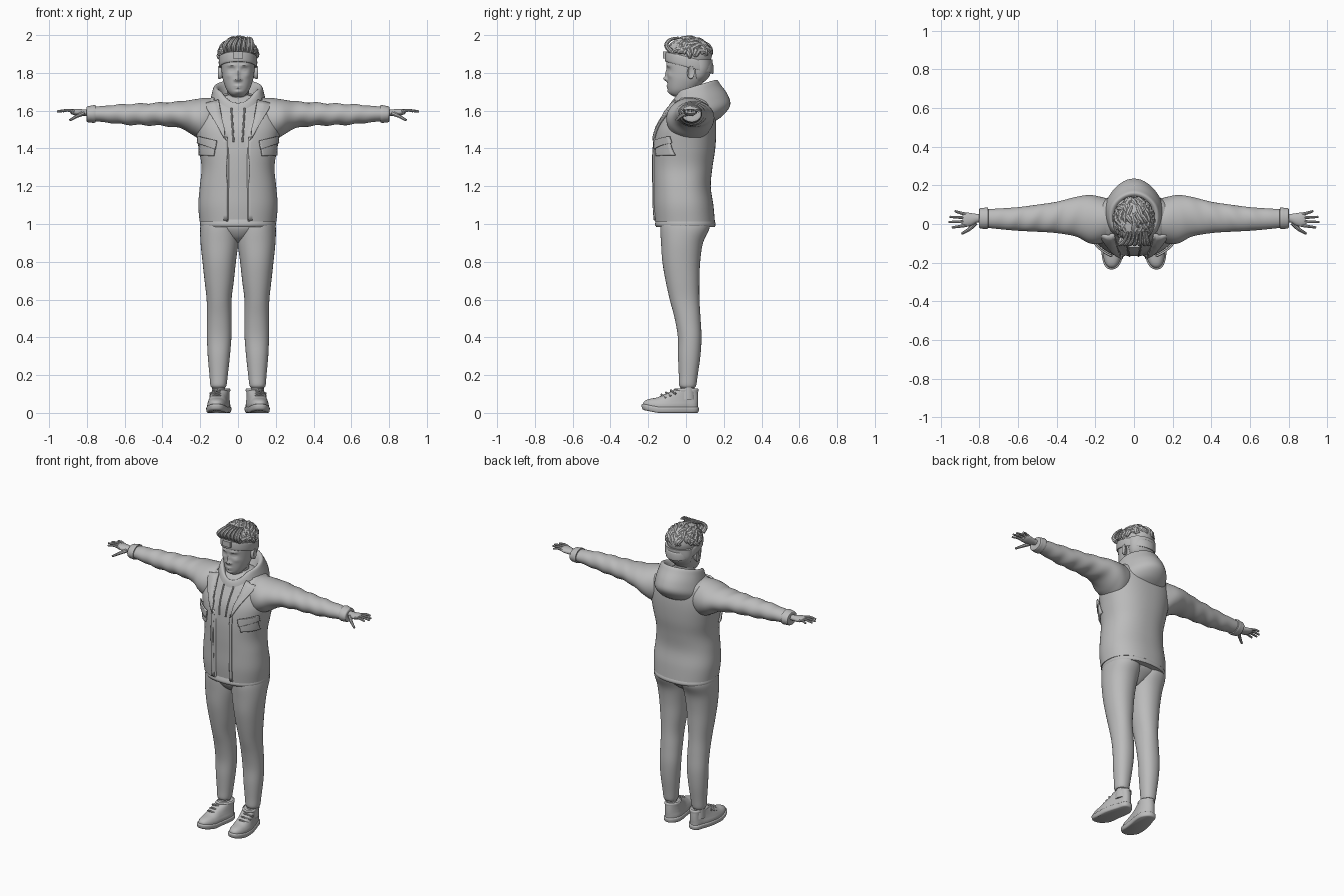
import bpy, bmesh, math, random
from mathutils import Vector
from mathutils.bvhtree import BVHTree

if "Cube" in bpy.data.objects:
    bpy.data.objects.remove(bpy.data.objects["Cube"])
random.seed(4)

GREY = bpy.data.materials.new("plain grey")
GREY.diffuse_color = (0.5, 0.5, 0.5, 1)
GREY.use_nodes = True
GREY.node_tree.nodes["Principled BSDF"].inputs["Base Color"].default_value = (0.5, 0.5, 0.5, 1)


def finish(obj, mirror=False, angle=40):
    """Material, smooth shading and optional mirror across x."""
    obj.data.materials.append(GREY)
    bpy.ops.object.select_all(action='DESELECT')
    obj.select_set(True)
    bpy.context.view_layer.objects.active = obj
    if obj.type == 'CURVE':
        bpy.ops.object.convert(target='MESH')
        obj = bpy.context.view_layer.objects.active
    if mirror:
        obj.modifiers.new("Mirror", 'MIRROR').use_mirror_merge = False
    bpy.ops.object.shade_smooth_by_angle(angle=math.radians(angle))
    return obj


def spline(rows, steps):
    """Catmull-Rom through rows of numbers."""
    out = []
    for i in range(len(rows) - 1):
        p = [rows[max(0, min(len(rows) - 1, i + k))] for k in (-1, 0, 1, 2)]
        for s in range(steps):
            t = s / steps
            out.append([b + 0.5 * t * (c - a + t * (2*a - 5*b + 4*c - d + t * (3*(b - c) + d - a)))
                        for a, b, c, d in zip(*p)])
    return out + [list(rows[-1])]


def loft(name, rows, axis='z', n=48, steps=5, power=2.0, warp=None, mirror=False, closed=False):
    """Rows are (position, low_a, high_a, low_b, high_b) of rounded rings."""
    bm = bmesh.new()
    rings = []
    for t, a0, a1, b0, b1 in spline(rows, steps):
        ring = []
        for k in range(n):
            w = math.tau * k / n
            c, s = math.cos(w), math.sin(w)
            a = (a0 + a1) / 2 + (a1 - a0) / 2 * math.copysign(abs(c) ** (2 / power), c)
            b = (b0 + b1) / 2 + (b1 - b0) / 2 * math.copysign(abs(s) ** (2 / power), s)
            v = Vector((a, b, t) if axis == 'z' else (t, a, b))
            ring.append(bm.verts.new(warp(v) if warp else v))
        rings.append(ring)
    pairs = list(zip(rings, rings[1:]))
    if closed:
        pairs.append((rings[-1], rings[0]))
    else:
        bm.faces.new(rings[0])
        bm.faces.new(rings[-1])
    for r, q in pairs:
        for k in range(n):
            j = (k + 1) % n
            bm.faces.new((r[k], r[j], q[j], q[k]))
    bmesh.ops.recalc_face_normals(bm, faces=bm.faces)
    me = bpy.data.meshes.new(name)
    bm.to_mesh(me)
    bm.free()
    obj = bpy.data.objects.new(name, me)
    bpy.context.collection.objects.link(obj)
    return finish(obj, mirror)


def sym(rows):
    """Rows (z, half width, front, back) to full rings."""
    return [(z, -w, w, f, b) for z, w, f, b in rows]


def tubes(name, paths, radius, taper=lambda t: 1, mirror=False):
    cu = bpy.data.curves.new(name, 'CURVE')
    cu.dimensions = '3D'
    cu.bevel_depth, cu.bevel_resolution, cu.use_fill_caps = radius, 2, True
    for path in paths:
        pts = spline([tuple(p) for p in path], 4)
        sp = cu.splines.new('POLY')
        sp.points.add(len(pts) - 1)
        for i, (p, q) in enumerate(zip(sp.points, pts)):
            p.co = (*q, 1)
            p.radius = taper(i / (len(pts) - 1))
    obj = bpy.data.objects.new(name, cu)
    bpy.context.collection.objects.link(obj)
    return finish(obj, mirror)


# Jacket body with a sunken hoodie strip down the front
def open_front(v):
    gap = 0.057 + max(0, v.z - 1.45) * 0.35
    if v.y < -0.03 and abs(v.x) < gap:
        v.y += 0.012
    return v


torso = loft("jacket_body", sym([
    (1.012, .203, -.168, .153), (1.1, .21, -.175, .145), (1.2, .202, -.176, .131),
    (1.3, .193, -.178, .14), (1.4, .208, -.175, .155), (1.5, .225, -.16, .16),
    (1.58, .222, -.122, .155), (1.635, .195, -.088, .143), (1.67, .14, -.055, .12),
    (1.69, .07, -.03, .08)]), n=96, power=2.3, warp=open_front)
loft("hoodie_hem", sym([(.985, .196, -.158, .152), (1.0, .201, -.164, .157), (1.03, .195, -.155, .145)]),
     power=2.3)
surface = BVHTree.FromPolygons([v.co for v in torso.data.vertices],
                               [p.vertices for p in torso.data.polygons])


def on_front(x, z, off):
    hit, nor = surface.ray_cast(Vector((x, -1, z)), Vector((0, 1, 0)))[:2]
    if hit is None:
        hit, nor = surface.find_nearest(Vector((x, -0.1, z)))[:2]
    return hit + nor * off


def patch(name, corners, off=0.004, thick=0.012, n=10):
    """Cloth panel laid on the jacket front between four (x, z) corners."""
    a, b, c, d = map(Vector, corners)
    bm = bmesh.new()
    grid = []
    for i in range(n + 1):
        row = []
        for j in range(n + 1):
            p = a.lerp(b, i / n).lerp(d.lerp(c, i / n), j / n)
            row.append(bm.verts.new(on_front(p.x, p.y, off)))
        grid.append(row)
    for i in range(n):
        for j in range(n):
            bm.faces.new((grid[i][j], grid[i+1][j], grid[i+1][j+1], grid[i][j+1]))
    bmesh.ops.recalc_face_normals(bm, faces=bm.faces)
    me = bpy.data.meshes.new(name)
    bm.to_mesh(me)
    bm.free()
    obj = bpy.data.objects.new(name, me)
    bpy.context.collection.objects.link(obj)
    sol = obj.modifiers.new("Thickness", 'SOLIDIFY')
    sol.thickness, sol.offset = thick, 0
    return finish(obj, True)


patch("lapel", [(.1, 1.65), (.175, 1.63), (.115, 1.53), (.065, 1.44)], .007, .014)
patch("front_edge", [(.06, 1.46), (.075, 1.46), (.075, 1.02), (.06, 1.02)], .002, .01, 16)
patch("chest_pocket", [(.115, 1.43), (.198, 1.45), (.198, 1.365), (.125, 1.36)], .005, .012)
patch("pocket_flap", [(.108, 1.44), (.203, 1.465), (.203, 1.43), (.115, 1.395)], .012, .01)
tubes("drawstring", [[on_front(.035 - .012 * i / 5, 1.61 - .035 * i, .006) for i in range(6)]], .005, mirror=True)


# Sleeves with soft creases, cuffs, hands
def crease(v):
    f = min(1, max(0, (v.x - .24) * 8)) * min(1, max(0, (.75 - v.x) * 8))
    v.z += .003 * f * math.sin(v.x * 62 + v.y * 25)
    return v


loft("sleeve", [(.1, -.07, .12, 1.47, 1.665), (.17, -.1, .14, 1.44, 1.668), (.23, -.1, .15, 1.465, 1.66),
                (.3, -.065, .14, 1.505, 1.65), (.4, -.047, .115, 1.52, 1.643), (.5, -.04, .1, 1.523, 1.638),
                (.6, -.035, .087, 1.527, 1.634), (.7, -.026, .08, 1.538, 1.626), (.77, -.018, .076, 1.545, 1.62)],
     axis='x', steps=8, warp=crease, mirror=True)
loft("cuff", [(.757, -.01, .06, 1.56, 1.61), (.755, -.024, .084, 1.537, 1.629), (.78, -.025, .083, 1.537, 1.626),
              (.8, -.02, .08, 1.541, 1.621), (.802, -.005, .06, 1.56, 1.607)], axis='x', steps=3, mirror=True)
loft("palm", [(.78, .008, .052, 1.57, 1.607), (.81, .008, .052, 1.573, 1.606), (.84, -.008, .056, 1.572, 1.609),
              (.87, -.014, .06, 1.577, 1.61), (.888, -.006, .054, 1.585, 1.606)], axis='x', n=24, mirror=True)
fingers = [[(.865, y0, 1.594), (.9, (y0 + y1) / 2, 1.602), (tip, y1, 1.596)]
           for y0, y1, tip in ((-.006, -.018, .942), (.013, .01, .958), (.031, .037, .953), (.049, .067, .927))]
tubes("fingers", fingers, .0095, lambda t: 1 - .4 * t, True)
tubes("thumb", [[(.82, .005, 1.585), (.85, -.025, 1.572), (.89, -.05, 1.55)]], .013, lambda t: 1 - .5 * t, True)

# Trousers
loft("trouser_leg", [(.135, .066, .141, -.03, .048), (.15, .06, .147, -.037, .055), (.2, .054, .151, -.038, .062),
                     (.3, .043, .16, -.042, .076), (.4, .035, .164, -.043, .082), (.5, .034, .164, -.06, .077),
                     (.6, .034, .166, -.086, .071), (.7, .022, .177, -.108, .071), (.8, .011, .188, -.125, .075),
                     (.9, -.002, .198, -.132, .09), (.98, -.005, .2, -.136, .125), (1.03, 0, .19, -.13, .12)],
     mirror=True, power=2.15)
loft("trouser_seat", sym([(.9, .03, -.06, .03), (.93, .09, -.105, .07), (.98, .185, -.134, .115),
                          (1.03, .19, -.13, .12)]))
loft("ankle_sock", [(.07, .065, .14, -.04, .05), (.15, .07, .136, -.025, .043)], mirror=True)


# Shoes, turned slightly outwards with a lifted toe
def shoe_turn(v):
    fwd = max(0, .03 - v.y)
    v.x += .1 + .06 * fwd - .014 * max(0, 1 - abs(v.y - .01) / .1)
    if v.y < -.15:
        v.z += (-.15 - v.y) * .2
    return v


loft("shoe_sole", sym([(0, .052, -.222, .058), (.006, .058, -.232, .066), (.026, .06, -.235, .068),
                       (.032, .054, -.228, .062)]), power=2.5, steps=3, warp=shoe_turn, mirror=True)
loft("shoe_upper", sym([(.025, .055, -.228, .063), (.045, .055, -.222, .063), (.062, .051, -.2, .064),
                        (.08, .047, -.155, .064), (.1, .044, -.11, .063), (.118, .042, -.07, .061),
                        (.126, .038, -.05, .055)]), power=2.3, warp=shoe_turn, mirror=True)
loft("shoe_collar", sym([(.112, .046, -.062, .066), (.124, .047, -.066, .066), (.13, .04, -.052, .058),
                         (.118, .038, -.05, .055)]), steps=3, closed=True, warp=shoe_turn, mirror=True)
tubes("shoe_laces", [[(.112 - .036, y + .025, z - .018), (.112, y, z), (.112 + .036, y + .025, z - .018)]
                     for y, z in ((-.13, .096), (-.105, .107), (-.08, .119))], .006, mirror=True)


# Hood lying behind the neck
def hood_tilt(v):
    v.z += .3 * v.y - 1.0 * max(0, -v.y - .03)
    v.x *= 1 - .9 * max(0, v.y - .1)
    return v


loft("hood", sym([(1.49, .09, -.08, .13), (1.515, .135, -.12, .195), (1.56, .155, -.125, .234),
                  (1.62, .15, -.122, .22), (1.68, .138, -.105, .185), (1.714, .126, -.09, .163),
                  (1.708, .105, -.075, .142), (1.66, .085, -.058, .115), (1.62, .07, -.05, .09)]), warp=hood_tilt)
loft("neck", sym([(1.56, .075, -.06, .08), (1.65, .06, -.045, .072), (1.76, .06, -.05, .08)]))

# Head: bumps are (x, z, spread x, spread z, push towards the front)
BUMPS = [(0, 1.768, .011, .012, .02), (0, 1.795, .009, .02, .01), (.015, 1.763, .007, .007, .008),
         (.034, 1.817, .017, .011, -.01), (.034, 1.816, .011, .006, .006), (.036, 1.84, .022, .007, .006),
         (0, 1.731, .018, .005, .007), (0, 1.72, .015, .005, .006), (0, 1.7, .018, .01, .006),
         (.05, 1.785, .016, .014, .004)]


def face(v):
    if v.y < 0:
        v.y -= sum(p * math.exp(-((abs(v.x) - x) / sx) ** 2 - ((v.z - z) / sz) ** 2)
                   for x, z, sx, sz, p in BUMPS)
    return v


loft("head", sym([(1.675, .03, -.065, .02), (1.69, .046, -.086, .03), (1.715, .063, -.095, .06),
                  (1.76, .079, -.099, .1), (1.8, .086, -.1, .122), (1.85, .089, -.103, .13),
                  (1.9, .09, -.098, .127), (1.95, .078, -.075, .105), (1.98, .04, -.035, .06)]),
     n=96, steps=9, power=2.2, warp=face)
loft("ear", [(.08, .008, .034, 1.775, 1.825), (.097, .006, .042, 1.768, 1.832), (.106, .012, .045, 1.772, 1.836),
             (.103, .018, .036, 1.785, 1.82)], axis='x', n=20, mirror=True)


# Headband sloping down to the back, with a front buckle
def band_tilt(v):
    v.z -= .26 * (v.y + .1)
    return v


loft("headband", sym([(1.858, .094, -.104, .137), (1.86, .1, -.111, .144), (1.885, .102, -.112, .146),
                      (1.91, .1, -.109, .143), (1.912, .092, -.1, .135)]), steps=3, closed=True,
     power=2.15, warp=band_tilt)
bpy.ops.mesh.primitive_cube_add(size=1, location=(0, -.112, 1.895))
buckle = bpy.context.object
buckle.name = "headband_buckle"
buckle.scale = (.055, .018, .036)
bev = buckle.modifiers.new("Bevel", 'BEVEL')
bev.width, bev.segments = .005, 2
finish(buckle)


# Hair: a ridged cap, swept locks and a short back
def hair_point(lat, a, r=1.0):
    return Vector((.1 * r * math.sin(lat), .02 - .12 * r * math.cos(lat) * math.cos(a),
                   1.885 + .1 * r * math.cos(lat) * math.sin(a)))


loft("hair_cap", sym([(1.865, .092, -.085, .13), (1.9, .096, -.096, .138), (1.94, .089, -.088, .125),
                      (1.97, .062, -.062, .09), (1.985, .025, -.02, .045)]))
loft("hair_back", sym([(1.755, .06, .02, .1), (1.78, .08, .015, .122), (1.82, .092, .01, .137),
                       (1.87, .094, 0, .14)]))
locks = []
for i in range(90):
    lat = random.uniform(-1.25, 1.25)
    start = random.uniform(.2, 2.5)
    turn = random.uniform(-.18, .18)
    locks.append([hair_point(lat + turn * k, start + .2 * k, .93 + .065 * math.sin(k * .9)) for k in range(4)])
tubes("hair_locks", locks, .015, lambda t: .25 + .75 * math.sin(math.pi * min(1, .2 + .75 * t)))
quiff = [[(x, -.08, 1.915), (x * 1.1, -.104, 1.945), (x * .9 + .01, -.085, 1.975), (x * .7 + .015, -.04, 1.986)]
         for x in (-.065, -.042, -.02, .003, .027, .05, .068)]
tubes("hair_quiff", quiff, .015, lambda t: 1 - .6 * t)
